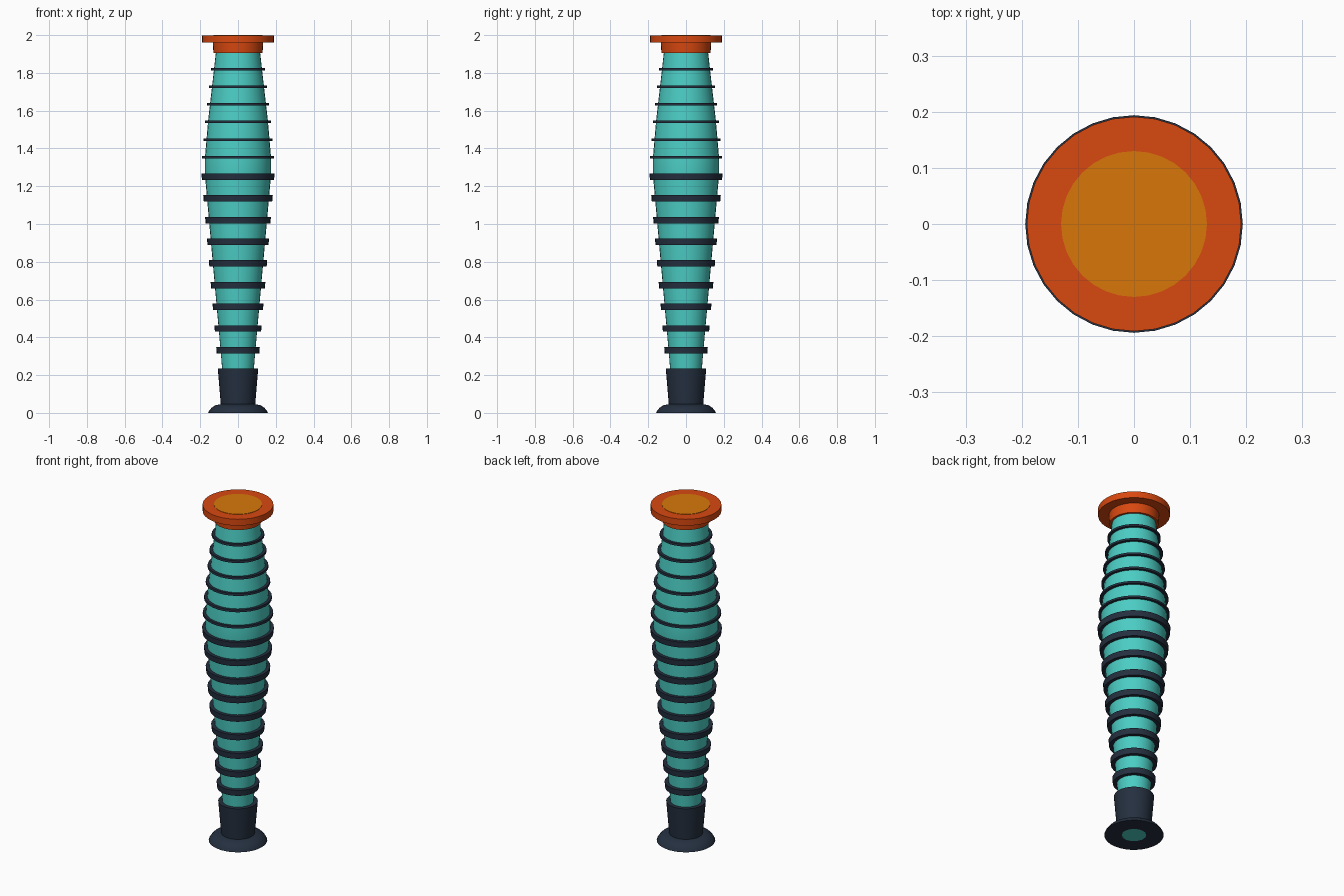
import bpy, math

if "Cube" in bpy.data.objects:
    bpy.data.objects.remove(bpy.data.objects["Cube"])


def mat(name, rgb):
    m = bpy.data.materials.new(name)
    m.diffuse_color = (*rgb, 1)
    m.use_nodes = True
    m.node_tree.nodes["Principled BSDF"].inputs["Base Color"].default_value = m.diffuse_color
    return m


TEAL = mat("teal", (0.07, 0.61, 0.55))
DARK = mat("dark navy", (0.018, 0.029, 0.050))
ORANGE = mat("burnt orange", (0.69, 0.065, 0.005))
AMBER = mat("amber", (0.69, 0.185, 0.003))


def lathe(name, profile, material, closed=False, sides=32):
    """Revolve (radius, z) points about z; open profiles are capped at both ends."""
    n = len(profile)
    verts = [(r * math.cos(2 * math.pi * k / sides), r * math.sin(2 * math.pi * k / sides), z)
             for r, z in profile for k in range(sides)]
    faces = []
    for i in range(n if closed else n - 1):
        a, b = i * sides, (i + 1) % n * sides
        for k in range(sides):
            j = (k + 1) % sides
            faces.append((a + k, a + j, b + j, b + k))
    if not closed:
        faces.append(tuple(reversed(range(sides))))
        faces.append(tuple(range((n - 1) * sides, n * sides)))
    me = bpy.data.meshes.new(name)
    me.from_pydata(verts, [], faces)
    me.materials.append(material)
    ob = bpy.data.objects.new(name, me)
    bpy.context.collection.objects.link(ob)
    bpy.ops.object.select_all(action='DESELECT')
    ob.select_set(True)
    bpy.context.view_layer.objects.active = ob
    bpy.ops.object.shade_smooth_by_angle(angle=math.radians(30))
    return ob


BODY = [(0.065, 0.0), (0.092, 0.33), (0.176, 1.27), (0.176, 1.34),
        (0.158, 1.55), (0.128, 1.81), (0.116, 1.92)]


def body_radius(z):
    for (r0, z0), (r1, z1) in zip(BODY, BODY[1:]):
        if z <= z1:
            return r0 + (r1 - r0) * (z - z0) / (z1 - z0)


def ring(name, z, height, radius, taper):
    lo, hi = z - height / 2, z + height / 2
    lathe(name, [(body_radius(lo) - 0.01, lo), (radius - taper, lo),
                 (radius + taper, hi), (body_radius(hi) - 0.01, hi)], DARK, closed=True)


# tapered body
lathe("body", BODY, TEAL)

# thick grip rings on the lower body
for i in range(9):
    ring(f"lower_ring_{i + 1}", 0.332 + 0.1148 * i, 0.034, 0.114 + 0.0098 * i, 0.0015)

# thin rings on the upper body
for i, r in enumerate((0.190, 0.183, 0.174, 0.164, 0.154, 0.142)):
    ring(f"upper_ring_{i + 1}", 1.354 + 0.0932 * i, 0.013, r, -0.0005)

# handle sleeve and domed foot
lathe("bottom_sleeve", [(0.06, 0.03), (0.090, 0.03), (0.107, 0.235), (0.08, 0.235)], DARK, closed=True)
lathe("foot", [(0.064, 0.0), (0.158, 0.0), (0.152, 0.012), (0.139, 0.028),
               (0.120, 0.040), (0.092, 0.046), (0.066, 0.046)], DARK, closed=True)

# top collar, flange and inlaid disc
lathe("collar", [(0.130, 1.905), (0.134, 1.965)], ORANGE)
lathe("top_flange", [(0.191, 1.96), (0.191, 1.998)], ORANGE)
lathe("top_disc", [(0.130, 1.995), (0.130, 2.0)], AMBER)
